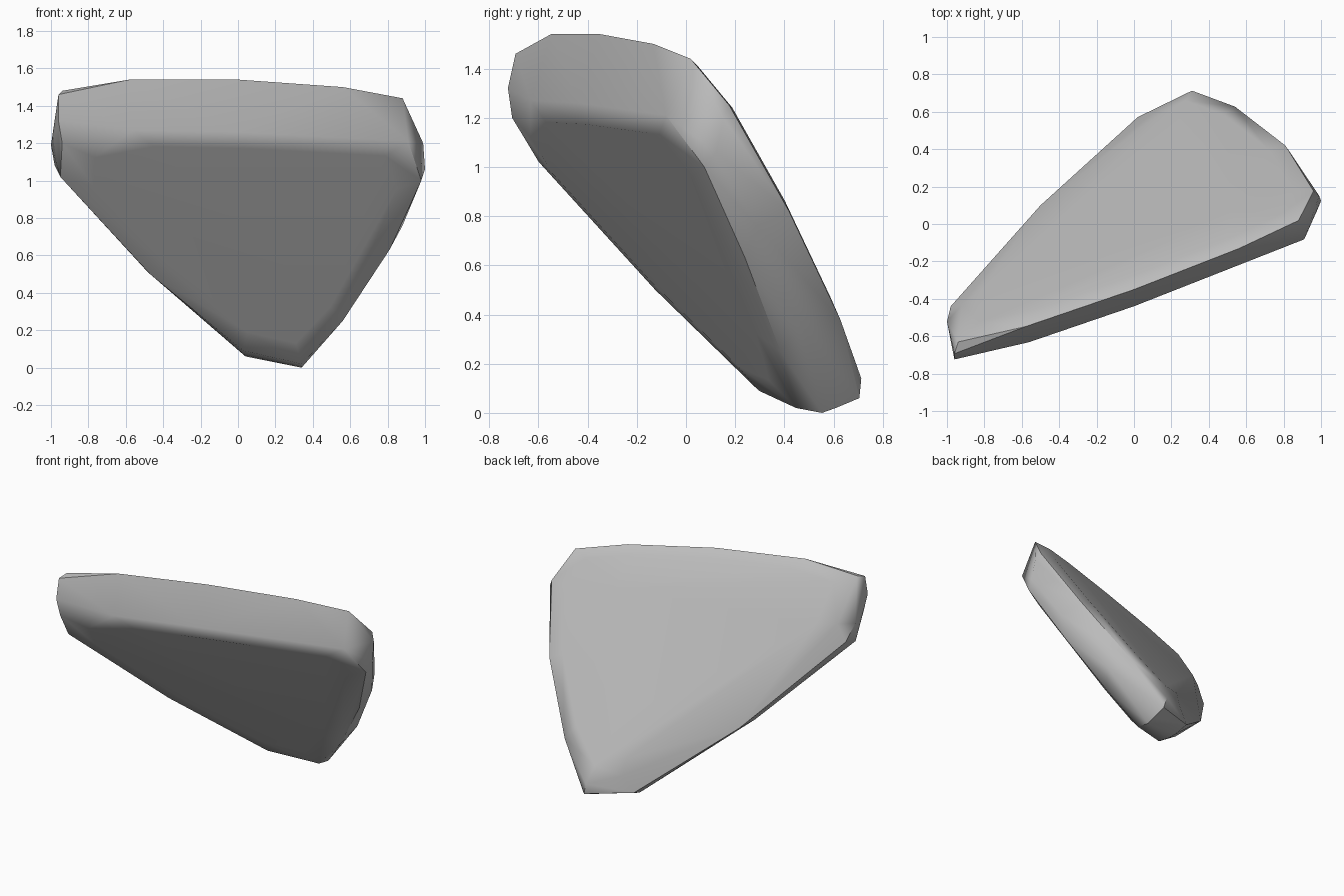
import bpy
import bmesh
from math import radians
from mathutils import Vector

default_cube = bpy.data.objects.get("Cube")
if default_cube:
    bpy.data.objects.remove(default_cube, do_unlink=True)

# The slab leans back: every contour lies in a plane with this normal
SLAB_NORMAL = Vector((-0.27, 0.79, 0.54))


def on_slab(x, z, depth):
    """Point at (x, z) whose distance along the slab normal is depth."""
    n = SLAB_NORMAL
    return Vector((x, (depth - n.x * x - n.z * z) / n.y, z))


def swell(rim, inset, push):
    """The rim drawn inward and pushed out along the normal."""
    middle = sum(rim, Vector()) / len(rim)
    return [p.lerp(middle, inset) + SLAB_NORMAL * push for p in rim]


# Contours of the stone as (x, z), from the back face to the front face
back_rim = [(-.94, 1.48), (-.58, 1.54), (0, 1.54), (.56, 1.5), (.88, 1.44),
            (.96, 1.25), (.81, .82), (.54, .38), (.31, .14), (.1, .21),
            (-.39, .68), (-.92, 1.2)]
shoulder = [(-.96, 1.46), (.99, 1.2), (.33, .06), (.02, .1), (-.5, .53),
            (-.98, 1.08), (-1, 1.19)]
waist = [(-.96, 1.32), (1, 1.06), (.88, .76), (.63, .36), (.34, .02), (.04, .06)]
keel = [(.34, 0), (.03, .07)]
front_rim = [(-.94, 1.2), (-.56, 1.27), (0, 1.26), (.57, 1.23), (.91, 1.21),
             (.98, 1), (.81, .63), (.56, .25), (.34, .02), (.03, .09),
             (-.47, .5), (-.95, 1.02)]


def front_depth(x, z):
    return 0.27 + 0.05 * z + 0.015 * x * x


back_points = [on_slab(x, z, 0.555) for x, z in back_rim]
front_points = [on_slab(x, z, front_depth(x, z)) for x, z in front_rim]
points = back_points + front_points
for contour, depth in ((shoulder, 0.5), (waist, 0.4), (keel, 0.345)):
    points += [on_slab(x, z, depth) for x, z in contour]

# Gently swollen back and front faces
points += swell(back_points, 0.12, 0.035)
points += swell(back_points, 0.45, 0.045)
points += swell(front_points, 0.16, -0.026)

# Wrap the contours in one convex stone
bm = bmesh.new()
for p in points:
    bm.verts.new(p)
bmesh.ops.convex_hull(bm, input=bm.verts)
loose = [v for v in bm.verts if not v.link_faces]
bmesh.ops.delete(bm, geom=loose, context='VERTS')
bmesh.ops.dissolve_limit(bm, angle_limit=radians(2), verts=bm.verts, edges=bm.edges)
bmesh.ops.recalc_face_normals(bm, faces=bm.faces)
mesh = bpy.data.meshes.new("stone_slab")
bm.to_mesh(mesh)
bm.free()

stone = bpy.data.objects.new("stone_slab", mesh)
bpy.context.collection.objects.link(stone)

# Plain grey stone
grey = bpy.data.materials.new("stone_grey")
grey.use_nodes = True
colour = (0.5, 0.5, 0.5, 1)
grey.diffuse_color = colour
grey.node_tree.nodes["Principled BSDF"].inputs["Base Color"].default_value = colour
mesh.materials.append(grey)

# Soft shading across worn edges, crisp at the broken ends
bpy.context.view_layer.objects.active = stone
stone.select_set(True)
bpy.ops.object.shade_smooth_by_angle(angle=radians(42))
weighted = stone.modifiers.new("soft_faces", 'WEIGHTED_NORMAL')
weighted.keep_sharp = True
